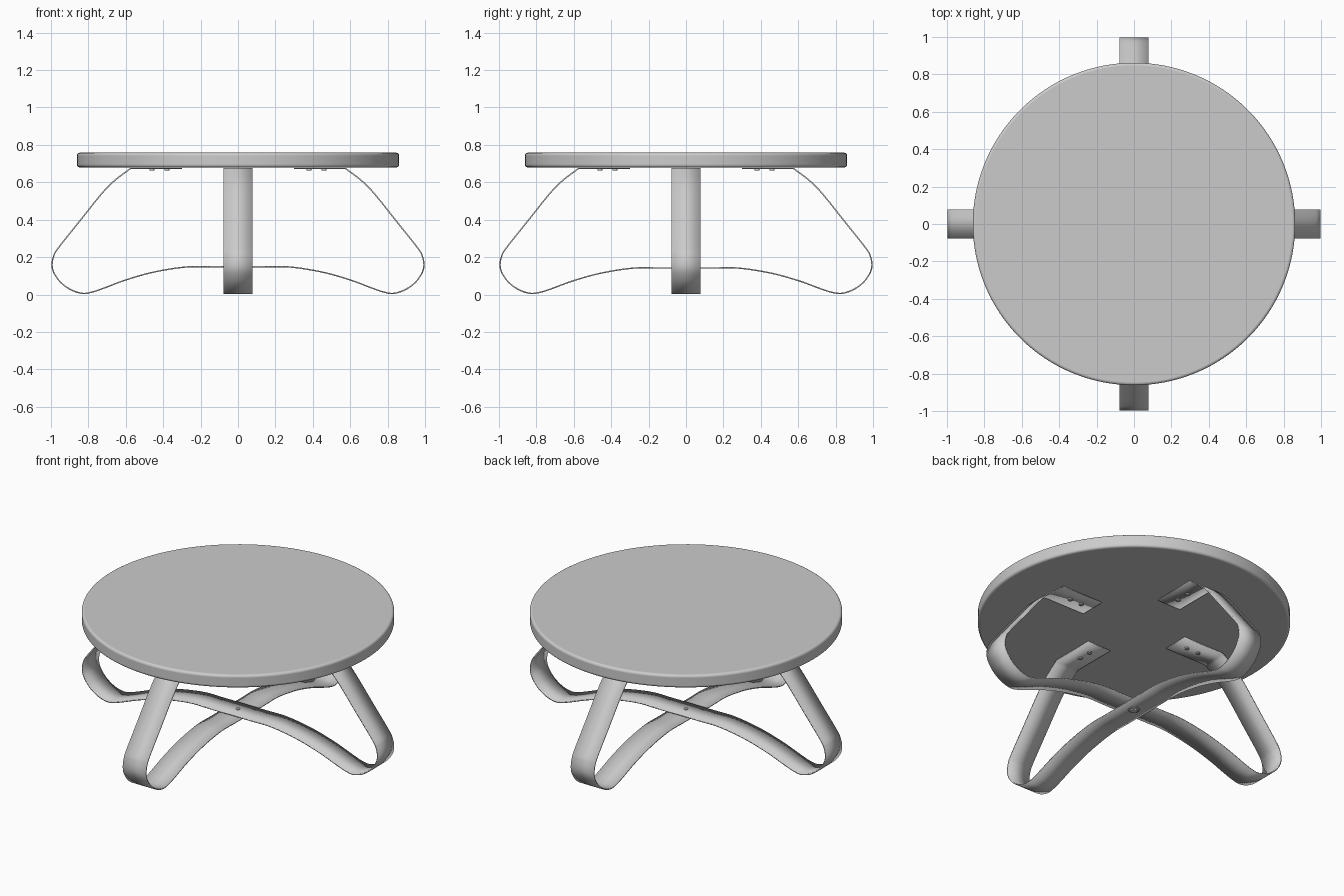
import bpy, bmesh, math
from mathutils import Vector

old = bpy.data.objects.get("Cube")
if old:
    bpy.data.objects.remove(old)

grey = bpy.data.materials.new("neutral grey")
grey.use_nodes = True
colour = (0.6, 0.6, 0.6, 1)
grey.diffuse_color = colour
grey.node_tree.nodes["Principled BSDF"].inputs["Base Color"].default_value = colour


def finish(obj, name, angle=35):
    obj.name = name
    obj.data.materials.clear()
    obj.data.materials.append(grey)
    bpy.ops.object.select_all(action='DESELECT')
    obj.select_set(True)
    bpy.context.view_layer.objects.active = obj
    bpy.ops.object.shade_smooth_by_angle(angle=math.radians(angle))
    return obj


def disc(name, radius, depth, loc, sides, bevel=0, segments=3):
    bpy.ops.mesh.primitive_cylinder_add(vertices=sides, radius=radius, depth=depth, location=loc)
    obj = bpy.context.object
    if bevel:
        mod = obj.modifiers.new("rounded rim", 'BEVEL')
        mod.width, mod.segments = bevel, segments
        mod.limit_method = 'ANGLE'
    return finish(obj, name)


def smooth_path(pts, steps=6):
    """Catmull-Rom curve through the points."""
    ext = [2 * pts[0] - pts[1]] + pts + [2 * pts[-1] - pts[-2]]
    out = []
    for a, b, c, d in zip(ext, ext[1:], ext[2:], ext[3:]):
        for i in range(steps):
            t = i / steps
            out.append(0.5 * (2 * b + (c - a) * t + (2 * a - 5 * b + 4 * c - d) * t * t
                              + (3 * b - a - 3 * c + d) * t ** 3))
    return out + [pts[-1]]


# Half profile of a bent strap: from the crossing, round the foot, up to the top
HALF = [(0.14, .148), (0.28, .147), (0.45, .12), (0.6, .078), (0.72, .033), (0.78, .013),
        (0.83, .006), (0.89, .024), (0.945, .062), (0.982, .112), (0.994, .155),
        (0.986, .204), (0.96, .25), (0.85, .388), (0.735, .532), (0.665, .605), (0.575, .674)]
WIDTH, THICK, TOP_R = 0.078, 0.007, 0.862


def strap(name, along_y, drop):
    half = smooth_path([Vector(p) for p in HALF]) + [Vector((0.3, 0.674))]
    path = [Vector((-p.x, p.y)) for p in reversed(half)] + half
    bm = bmesh.new()
    rows = []
    for p in path:
        # the lower strap dips only around its raised middle
        z = p.y - (drop * max(0, 1 - abs(p.x) / 0.8) ** 0.5 if p.y < 0.16 else 0)
        ends = [(p.x, s * WIDTH, z) for s in (-1, 1)]
        if along_y:
            ends = [(-y, x, z) for x, y, z in ends]
        rows.append([bm.verts.new(v) for v in ends])
    for a, b in zip(rows, rows[1:]):
        bm.faces.new((a[0], b[0], b[1], a[1]))
    mesh = bpy.data.meshes.new(name)
    bm.to_mesh(mesh)
    bm.free()
    obj = bpy.data.objects.new(name, mesh)
    bpy.context.collection.objects.link(obj)
    mod = obj.modifiers.new("thickness", 'SOLIDIFY')
    mod.thickness, mod.offset = THICK, 0
    mod.use_even_offset = True
    return finish(obj, name)


# Round table top
disc("table_top", TOP_R, 0.078, (0, 0, 0.719), 128, 0.014, 4)

# Two crossing bent straps
strap("upper_strap", False, 0)
strap("lower_strap", True, THICK)

# Bolt and nut holding the crossing
disc("centre_bolt_head", 0.011, 0.006, (0, 0, 0.1535), 24, 0.002)
disc("centre_washer", 0.032, 0.004, (0, 0, 0.136), 32)
disc("centre_nut", 0.022, 0.01, (0, 0, 0.131), 6)

# Two screws under every mounting tab
for side, turn in zip(("left", "back", "right", "front"), range(4)):
    a = turn * math.pi / 2
    for n, r in enumerate((0.38, 0.46)):
        disc(f"{side}_tab_screw_{n + 1}", 0.013, 0.01,
             (r * math.cos(a), r * math.sin(a), 0.668), 20, 0.003)
